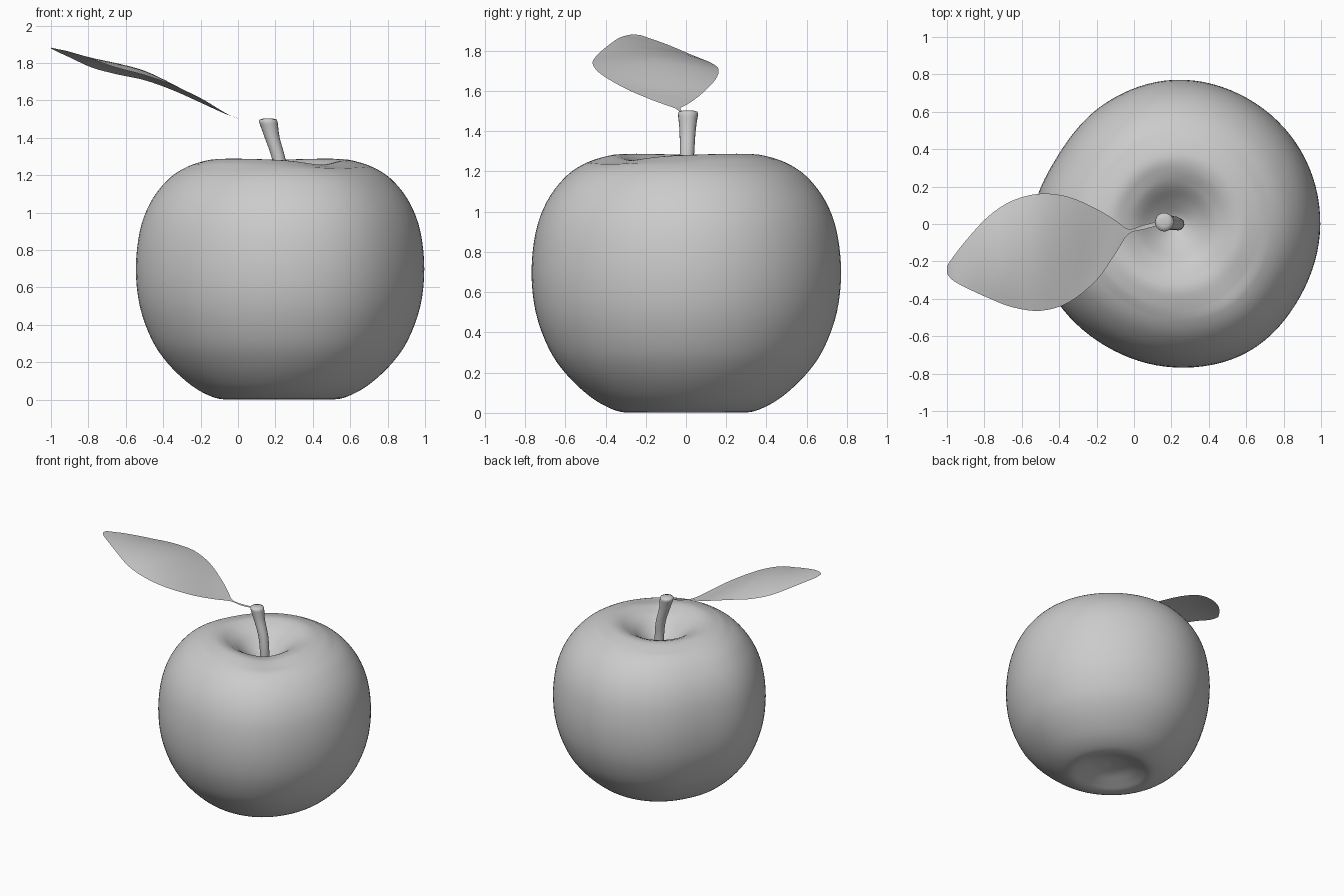
import bpy, math
from mathutils import Vector

if "Cube" in bpy.data.objects:
    bpy.data.objects.remove(bpy.data.objects["Cube"])


def spline(pts, n, closed=False):
    """Catmull-Rom samples through pts, n per span."""
    pts = [Vector(p) for p in pts]
    c = len(pts)
    get = (lambda i: pts[i % c]) if closed else (lambda i: pts[max(0, min(c - 1, i))])
    out = []
    for i in range(c if closed else c - 1):
        a, b, d, e = get(i - 1), get(i), get(i + 1), get(i + 2)
        for k in range(n):
            t = k / n
            out.append(0.5 * (2 * b + (d - a) * t + (2 * a - 5 * b + 4 * d - e) * t * t
                              + (3 * b - a - 3 * d + e) * t ** 3))
    if not closed:
        out.append(pts[-1])
    return out


def loft(name, rows, closed, caps=False, angle=60):
    """Skin equal-length rows of points into a smooth object."""
    n, verts, faces = len(rows[0]), [p for r in rows for p in r], []
    for j in range(len(rows) - 1):
        for i in range(n if closed else n - 1):
            k = (i + 1) % n
            faces.append((j * n + i, j * n + k, (j + 1) * n + k, (j + 1) * n + i))
    if caps:
        faces.append(tuple(reversed(range(n))))
        faces.append(tuple(range(len(verts) - n, len(verts))))
    me = bpy.data.meshes.new(name)
    me.from_pydata(verts, [], faces)
    ob = bpy.data.objects.new(name, me)
    bpy.context.collection.objects.link(ob)
    bpy.context.view_layer.objects.active = ob
    ob.select_set(True)
    bpy.ops.object.shade_smooth_by_angle(angle=math.radians(angle))
    ob.select_set(False)
    return ob


# Apple body: revolved profile with a slightly lopsided cross-section
CX = 0.22
profile = [(0.01, 0.075), (0.12, 0.06), (0.22, 0.025), (0.30, 0.002), (0.39, 0.028),
           (0.49, 0.09), (0.6, 0.195), (0.685, 0.32), (0.75, 0.5), (0.771, 0.7),
           (0.75, 0.9), (0.695, 1.05), (0.61, 1.165), (0.52, 1.232), (0.42, 1.27),
           (0.33, 1.28), (0.22, 1.232), (0.13, 1.155), (0.055, 1.1), (0.008, 1.085)]
radii = [.775, .777, .774, .77, .745, .725, .765, .755, .75, .766, .786, .772]
outline = [v.x / 0.77 for v in spline([(r, 0) for r in radii], 8, True)]
rows = []
for r, z in spline(profile, 4):
    row = []
    for i, s in enumerate(outline):
        a = math.tau * i / len(outline)
        q = 1 + (s - 1) * min(1, r / 0.6)
        x, y = CX + r * q * math.cos(a), r * q * math.sin(a)
        dent = 0.02 * math.exp(-((x - 0.45) ** 2 + (y + 0.28) ** 2) / 0.02) if z > 1 else 0
        row.append((x, y, max(0, z + 0.006 * math.sin(2 * a) * (z > 1.25) - dent)))
    rows.append(row)
loft("apple_body", rows, True, caps=True)

# Stem: bent tube that flares at the top, with a low domed end
path = [(0.235, 0, 1.05), (0.233, 0, 1.18), (0.217, 0.005, 1.29),
        (0.183, 0.008, 1.4), (0.162, 0.01, 1.485)]
size = [(0.034, 0), (0.034, 0), (0.036, 0), (0.04, 0), (0.05, 0)]
rings = [(p, s.x) for p, s in zip(spline(path, 5), spline(size, 5))]
rings += [(Vector((0.161, 0.01, 1.497)), 0.046), (Vector((0.16, 0.01, 1.503)), 0.025)]
rows = [[(p.x + r * math.cos(math.tau * i / 20), p.y + r * math.sin(math.tau * i / 20), p.z)
         for i in range(20)] for p, r in rings]
loft("stem", rows, True, caps=True)

# Leaf with stalk: at each x, the front and back edge y and the front, middle, back heights
xs = [.13, .05, -.03, -.1, -.2, -.35, -.5, -.65, -.78, -.9, -.97, -1]
edges = [(-.008, .014), (-.03, -.006), (-.054, -.027), (-.16, .02), (-.3, .08), (-.42, .145),
         (-.464, .162), (-.445, .125), (-.395, .04), (-.34, -.09), (-.3, -.18), (-.265, -.225)]
heights = [(1.485, 1.485, 1.485), (1.492, 1.492, 1.492), (1.514, 1.514, 1.514),
           (1.552, 1.547, 1.542), (1.612, 1.598, 1.588), (1.682, 1.685, 1.655),
           (1.735, 1.757, 1.708), (1.775, 1.797, 1.74), (1.82, 1.822, 1.775),
           (1.86, 1.852, 1.83), (1.875, 1.87, 1.862), (1.882, 1.88, 1.878)]
stations = [(x, 0) for x in xs]
rows = []
for p, e, h in zip(spline(stations, 4), spline(edges, 4), spline(heights, 4)):
    row = []
    for i in range(13):
        v = i / 6 - 1
        z = h.y + (h.z - h.x) / 2 * v + ((h.x + h.z) / 2 - h.y) * v * v
        row.append((p.x, e.x + (e.y - e.x) * i / 12, z))
    rows.append(row)
loft("leaf", rows, False)
